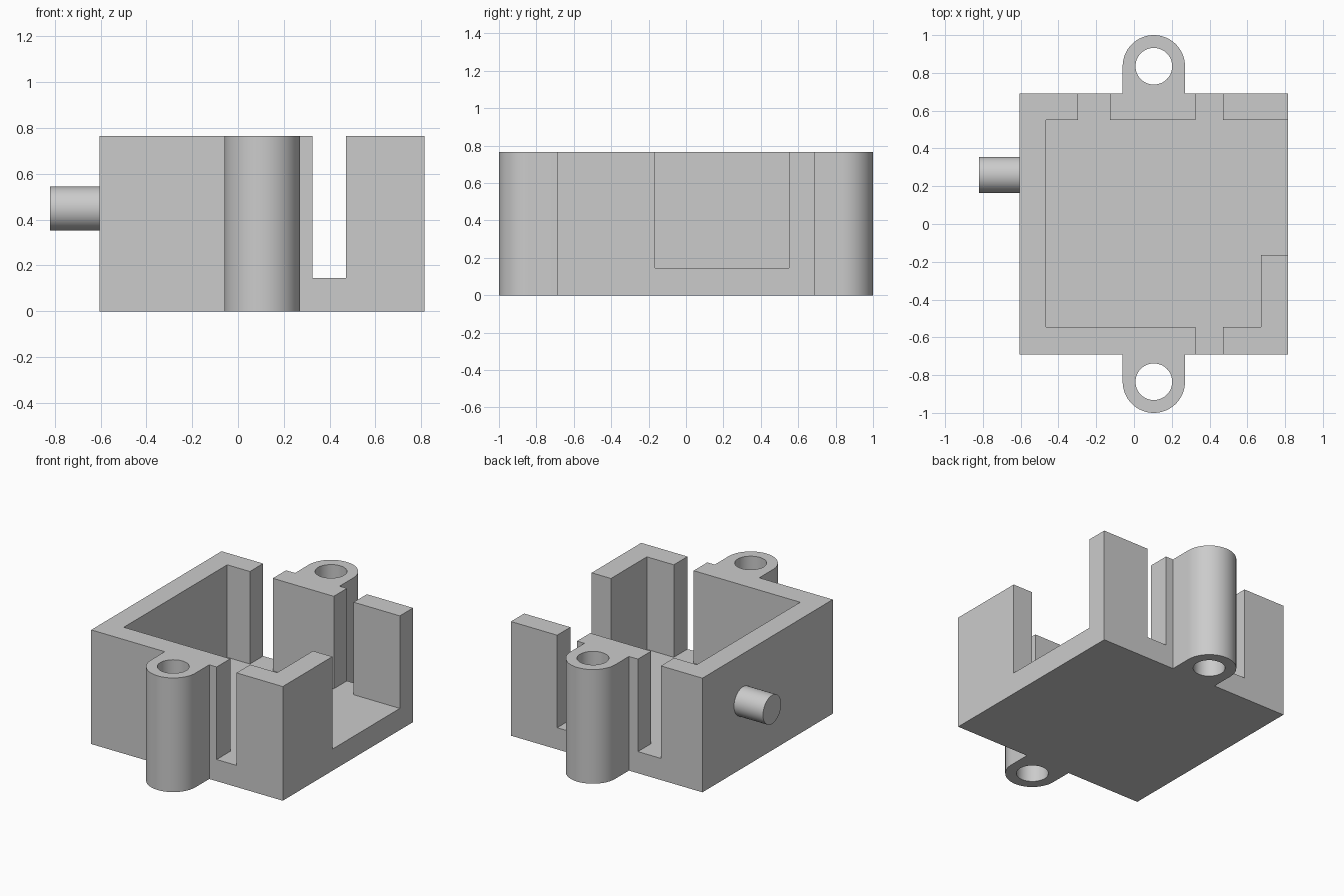
import bpy, bmesh, math

if "Cube" in bpy.data.objects:
    bpy.data.objects.remove(bpy.data.objects["Cube"])

H = 0.765          # overall height
FLOOR = 0.145      # floor thickness

grey = bpy.data.materials.new("plain grey")
grey.diffuse_color = (0.6, 0.6, 0.6, 1)
grey.use_nodes = True
grey.node_tree.nodes["Principled BSDF"].inputs["Base Color"].default_value = grey.diffuse_color


def prism(name, outline, z0, z1):
    """Extrude a closed plan outline from z0 to z1."""
    bm = bmesh.new()
    face = bm.faces.new([bm.verts.new((x, y, z0)) for x, y in outline])
    out = bmesh.ops.extrude_face_region(bm, geom=[face])
    top = [v for v in out["geom"] if isinstance(v, bmesh.types.BMVert)]
    bmesh.ops.translate(bm, verts=top, vec=(0, 0, z1 - z0))
    bmesh.ops.recalc_face_normals(bm, faces=bm.faces)
    mesh = bpy.data.meshes.new(name)
    bm.to_mesh(mesh)
    bm.free()
    mesh.materials.append(grey)
    ob = bpy.data.objects.new(name, mesh)
    bpy.context.collection.objects.link(ob)
    return ob


def block(name, x0, x1, y0, y1, z0, z1):
    return prism(name, [(x0, y0), (x1, y0), (x1, y1), (x0, y1)], z0, z1)


def arc(cx, cy, r, a0, a1, n):
    return [(cx + r * math.cos(math.radians(a0 + (a1 - a0) * i / n)),
             cy + r * math.sin(math.radians(a0 + (a1 - a0) * i / n)))
            for i in range(n + 1)]


def combine(target, tool, operation):
    """Apply a boolean and discard the tool object."""
    mod = target.modifiers.new(operation, "BOOLEAN")
    mod.operation, mod.solver, mod.object = operation, "EXACT", tool
    bpy.context.view_layer.objects.active = target
    bpy.ops.object.modifier_apply(modifier=mod.name)
    bpy.data.objects.remove(tool)


def smooth(ob):
    bpy.ops.object.select_all(action="DESELECT")
    ob.select_set(True)
    bpy.context.view_layer.objects.active = ob
    bpy.ops.object.shade_smooth_by_angle(angle=math.radians(30))


# Housing block with a mounting lug on the front and back
housing = block("housing", -0.605, 0.815, -0.69, 0.69, 0, H)
LUG_X, LUG_Y, LUG_R, HOLE_R = 0.105, 0.835, 0.165, 0.097
for side in (-1, 1):
    outline = [(LUG_X - LUG_R, side * 0.62), (LUG_X + LUG_R, side * 0.62)]
    outline += arc(LUG_X, side * LUG_Y, LUG_R, 0, side * 180, 32)
    combine(housing, prism("lug", outline, 0, H), "UNION")

# Cavity, side opening and wall slots
cuts = [
    (-0.465, 0.672, -0.545, 0.55),   # cavity
    (0.60, 0.90, -0.165, 0.55),      # right side opening
    (0.325, 0.472, -0.80, -0.50),    # front slot
    (0.325, 0.472, 0.50, 0.80),      # back slot, right
    (-0.297, -0.127, 0.50, 0.80),    # back slot, left
]
for c in cuts:
    combine(housing, block("cutter", *c, FLOOR, H + 0.1), "DIFFERENCE")

# Screw holes through the lugs
for side in (-1, 1):
    ring = arc(LUG_X, side * LUG_Y, HOLE_R, 0, 360, 48)[:-1]
    combine(housing, prism("cutter", ring, -0.1, H + 0.1), "DIFFERENCE")
smooth(housing)

# Round peg on the left wall
bpy.ops.mesh.primitive_cylinder_add(vertices=48, radius=0.096, depth=0.235,
                                    location=(-0.7025, 0.26, 0.448),
                                    rotation=(0, math.pi / 2, 0))
peg = bpy.context.object
peg.name = "peg"
peg.data.materials.append(grey)
smooth(peg)
